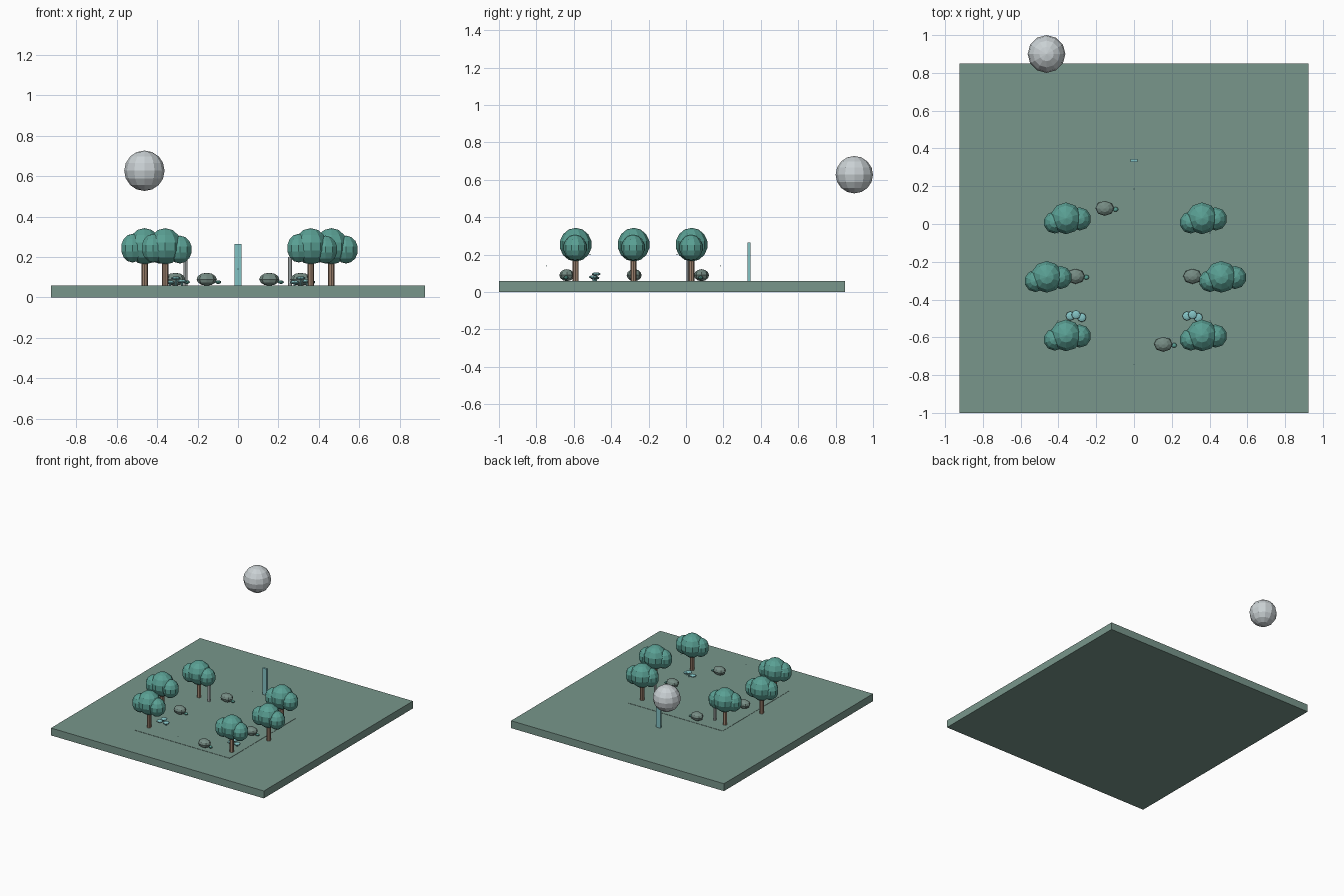
import bpy, bmesh, math
from mathutils import Matrix

if "Cube" in bpy.data.objects:
    bpy.data.objects.remove(bpy.data.objects["Cube"])


def material(name, rgb):
    """Flat colour given as 0-255 sRGB, stored as linear."""
    m = bpy.data.materials.new(name)
    lin = [((c / 255 + 0.055) / 1.055) ** 2.4 for c in rgb]
    m.diffuse_color = (*lin, 1)
    m.use_nodes = True
    m.node_tree.nodes["Principled BSDF"].inputs["Base Color"].default_value = m.diffuse_color
    return m


GROUND = material("ground green", (120, 150, 139))
LEAF = material("leaf teal", (90, 160, 148))
BARK = material("bark brown", (160, 132, 112))
STONE = material("shell grey green", (118, 140, 132))
GLOW = material("pale teal", (132, 196, 197))
MOON = material("moon grey", (202, 209, 212))
POST = material("post grey", (195, 202, 202))


def finish(name, bm, mat):
    mesh = bpy.data.meshes.new(name)
    bm.to_mesh(mesh)
    bm.free()
    mesh.materials.append(mat)
    ob = bpy.data.objects.new(name, mesh)
    bpy.context.collection.objects.link(ob)
    return ob


def add_ball(bm, c, r, seg=10, rings=7):
    m = Matrix.Translation(c) @ Matrix.Diagonal((*r, 1))
    bmesh.ops.create_uvsphere(bm, u_segments=seg, v_segments=rings, radius=1, matrix=m)


def ball(name, c, r, mat, seg=10, rings=7):
    bm = bmesh.new()
    add_ball(bm, c, r, seg, rings)
    return finish(name, bm, mat)


def box(name, lo, hi, mat):
    bm = bmesh.new()
    c = [(a + b) / 2 for a, b in zip(lo, hi)]
    s = [b - a for a, b in zip(lo, hi)]
    bmesh.ops.create_cube(bm, size=1, matrix=Matrix.Translation(c) @ Matrix.Diagonal((*s, 1)))
    return finish(name, bm, mat)


def post(name, x, y, z0, z1, r, mat, seg=8):
    bm = bmesh.new()
    bmesh.ops.create_cone(bm, cap_ends=True, segments=seg, radius1=r, radius2=r, depth=z1 - z0,
                          matrix=Matrix.Translation((x, y, (z0 + z1) / 2)))
    return finish(name, bm, mat)


TOP = 0.058

# ground slab and the thin lawn sheet at the middle of the grove
box("ground_slab", (-0.925, -1.0, 0), (0.925, 0.85, TOP), GROUND)
box("lawn_sheet", (-0.41, -0.69, TOP - 0.004), (0.41, 0.13, TOP + 0.002), GROUND)

# six trees: trunk and three-lobed crown
for x, y in ((0.36, 0.03), (0.462, -0.28), (0.36, -0.59)):
    for s in (-1, 1):
        tx = s * x
        post("tree_trunk", tx, y, TOP, 0.2, 0.016, BARK)
        bm = bmesh.new()
        add_ball(bm, (tx, y, 0.253), (0.086, 0.086, 0.09))
        add_ball(bm, (tx + 0.072, y - 0.003, 0.237), (0.063, 0.063, 0.069))
        add_ball(bm, (tx - 0.06, y - 0.022, 0.244), (0.06, 0.06, 0.071))
        finish("tree_crown", bm, LEAF)

# four small shelled animals with a head
for x, y in ((-0.155, 0.083), (-0.31, -0.277), (0.31, -0.277), (0.155, -0.637)):
    ball("animal_shell", (x, y, 0.09), (0.05, 0.04, 0.032), STONE, 8, 6)
    ball("animal_head", (x + 0.057, y - 0.005, 0.076), (0.015, 0.013, 0.009), LEAF, 8, 6)

# two clusters of flat mushroom caps
for cx in (-0.307, 0.31):
    for dx, y, z in ((-0.03, -0.487, 0.075), (0, -0.48, 0.096), (0.03, -0.495, 0.08)):
        post("mushroom_stem", cx + dx, y, TOP, z, 0.005, GLOW, 6)
        ball("mushroom_cap", (cx + dx, y, z), (0.024, 0.024, 0.009), GLOW, 8, 6)

# pale lamp posts under the rear trees
for x in (-0.26, 0.258):
    post("lamp_post", x, 0.012, TOP, 0.2, 0.01, POST)

# standing slab behind the grove
box("standing_slab", (-0.018, 0.328, TOP), (0.018, 0.344, 0.265), GLOW)

# tiny sparks floating in a ring
for i in range(6):
    a = math.radians(30 + 60 * i)
    x, y = 0.465 * math.cos(a), -0.28 + 0.465 * math.sin(a)
    ball("spark", (x, y, 0.14 if i % 3 == 1 else 0.2), (0.003,) * 3, GLOW, 6, 4)

# moon
ball("moon", (-0.463, 0.9, 0.627), (0.1, 0.1, 0.1), MOON, 12, 8)
